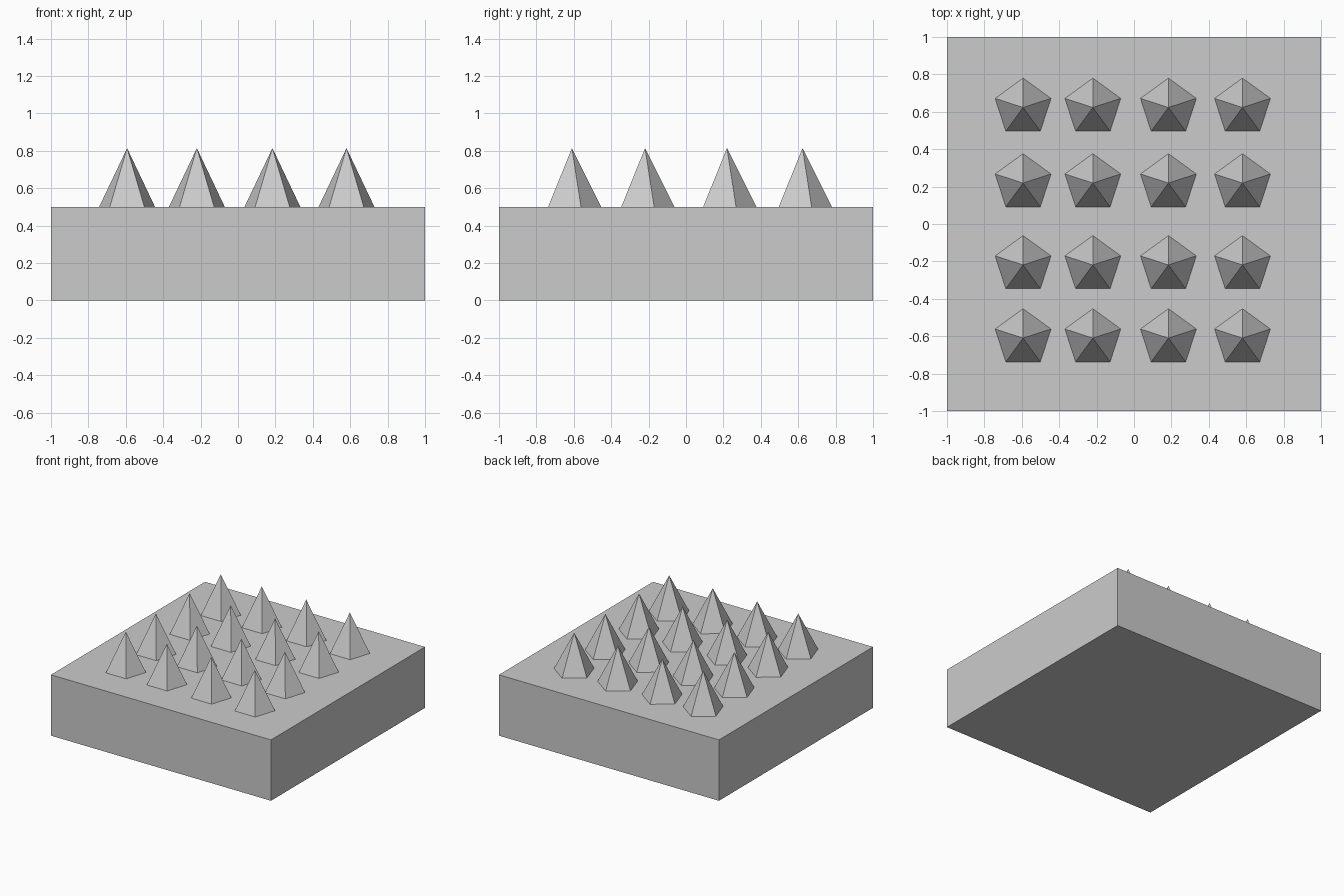
import bpy

if "Cube" in bpy.data.objects:
    bpy.data.objects.remove(bpy.data.objects["Cube"])

# Base slab
bpy.ops.mesh.primitive_cube_add(size=1, location=(0, 0, 0.25))
slab = bpy.context.object
slab.name = "base_slab"
slab.dimensions = (2, 2, 0.5)
bpy.context.view_layer.update()
bpy.ops.object.transform_apply(location=False, rotation=False, scale=True)

# Grid of five-sided spikes, one corner pointing to the back
R, H = 0.157, 0.314
COLUMNS = (-0.593, -0.22, 0.184, 0.58)
ROWS = (-0.61, -0.219, 0.219, 0.623)
for j, y in enumerate(ROWS):
    for i, x in enumerate(COLUMNS):
        bpy.ops.mesh.primitive_cone_add(vertices=5, radius1=R, radius2=0, depth=H,
                                        location=(x, y, 0.5 + H / 2))
        bpy.context.object.name = f"spike_{j + 1}_{i + 1}"
